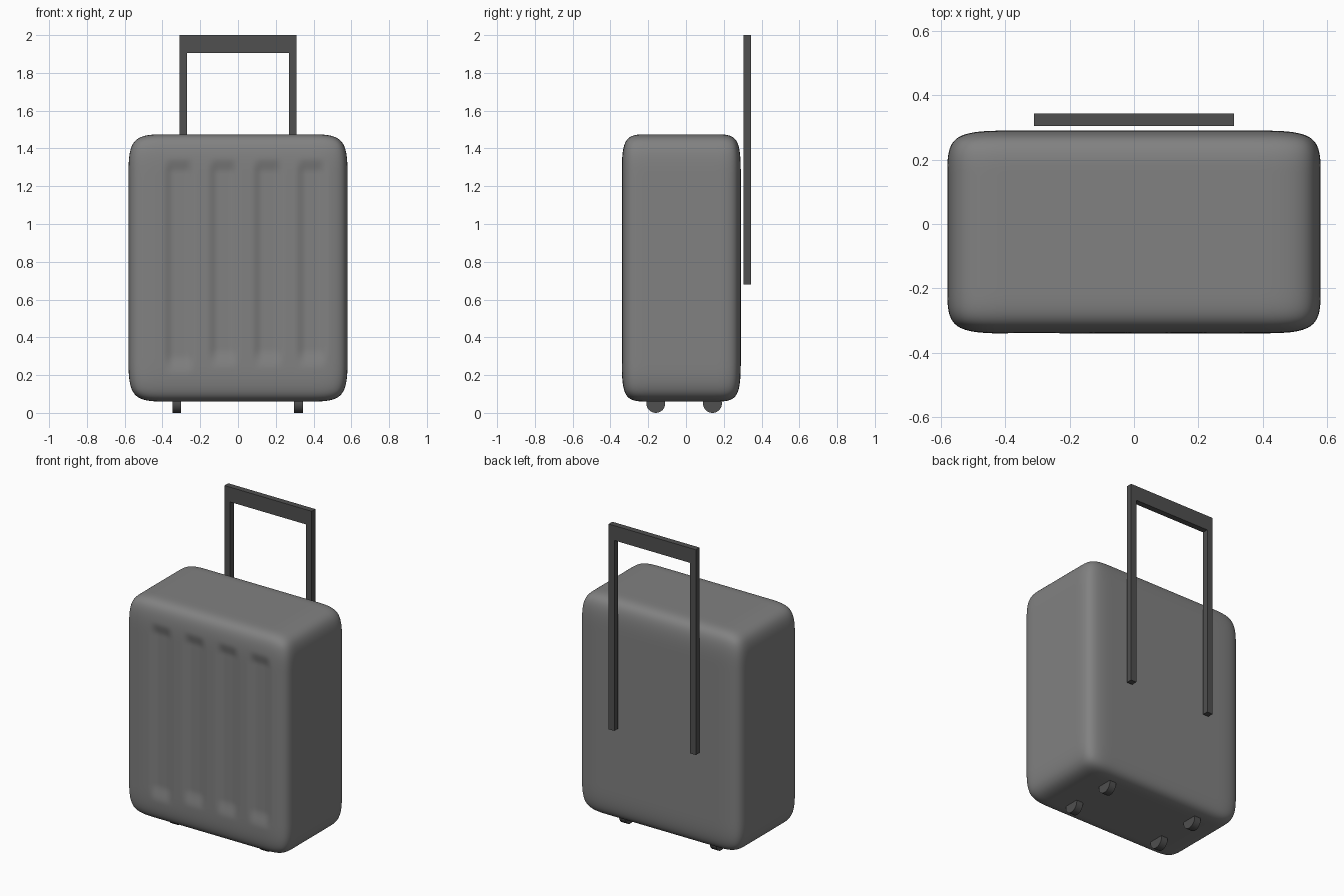
import bpy, bmesh
from itertools import product

if "Cube" in bpy.data.objects:
    bpy.data.objects.remove(bpy.data.objects["Cube"])


def material(name, grey):
    mat = bpy.data.materials.new(name)
    mat.diffuse_color = (grey, grey, grey, 1)
    mat.use_nodes = True
    mat.node_tree.nodes["Principled BSDF"].inputs["Base Color"].default_value = mat.diffuse_color
    return mat


SHELL_GREY = material("shell_grey", .22)
DARK_GREY = material("dark_grey", .08)


def add_object(name, bm, mat):
    bmesh.ops.recalc_face_normals(bm, faces=bm.faces)
    mesh = bpy.data.meshes.new(name)
    bm.to_mesh(mesh)
    bm.free()
    mesh.materials.append(mat)
    obj = bpy.data.objects.new(name, mesh)
    bpy.context.collection.objects.link(obj)
    return obj


def ramp(value, start, width):
    t = min(max((value - start) / width, 0), 1)
    return t * t * (3 - 2 * t)


# Shell cage: outer skin of a box cut at these positions
CUTS = ([-.58, -.38, -.19, 0, .19, .38, .58],
        [-.34, -.21, -.025, .16, .29],
        [.06, .29, .53, .77, 1.01, 1.25, 1.475])
bm = bmesh.new()
verts = {}


def cage_vert(index):
    if index not in verts:
        verts[index] = bm.verts.new([CUTS[a][index[a]] for a in range(3)])
    return verts[index]


for axis in range(3):
    u, v = (axis + 1) % 3, (axis + 2) % 3
    for side in (0, len(CUTS[axis]) - 1):
        for i, j in product(range(len(CUTS[u]) - 1), range(len(CUTS[v]) - 1)):
            corners = []
            for di, dj in ((0, 0), (1, 0), (1, 1), (0, 1)):
                index = [0, 0, 0]
                index[axis], index[u], index[v] = side, i + di, j + dj
                corners.append(cage_vert(tuple(index)))
            bm.faces.new(corners)
shell = add_object("suitcase_shell", bm, SHELL_GREY)
bpy.context.view_layer.objects.active = shell
shell.select_set(True)
subsurf = shell.modifiers.new("rounding", 'SUBSURF')
subsurf.levels = 4
bpy.ops.object.modifier_apply(modifier=subsurf.name)

# Four shallow vertical grooves pressed into the front
GROOVES = ((-.31, .20), (-.075, .23), (.16, .23), (.39, .23))
for vert in shell.data.vertices:
    x, y, z = vert.co
    if y < -.25:
        for centre, bottom in GROOVES:
            across = ramp(.09 - abs(x - centre), 0, .06)
            along = ramp(z, bottom, .11) * ramp(1.355 - z, 0, .085)
            vert.co.y += .016 * across * along
shell.data.shade_smooth()

# Telescopic handle: U outline extruded backwards
bm = bmesh.new()
outline = [(-.31, .68), (-.27, .68), (-.27, 1.905), (.27, 1.905),
           (.27, .68), (.31, .68), (.31, 2), (-.31, 2)]
face = bm.faces.new([bm.verts.new((x, .305, z)) for x, z in outline])
extruded = bmesh.ops.extrude_face_region(bm, geom=[face])["geom"]
bmesh.ops.translate(bm, vec=(0, .038, 0),
                    verts=[g for g in extruded if isinstance(g, bmesh.types.BMVert)])
add_object("pull_handle", bm, DARK_GREY)

# Four wheels
for x, y in product((-.325, .32), (-.16, .14)):
    bpy.ops.mesh.primitive_cylinder_add(vertices=32, radius=.05, depth=.046,
                                        location=(x, y, .05), rotation=(0, 1.570796, 0))
    wheel = bpy.context.object
    wheel.name = ("left" if x < 0 else "right") + ("_front" if y < 0 else "_rear") + "_wheel"
    wheel.data.materials.append(DARK_GREY)
    bpy.ops.object.shade_smooth_by_angle()
